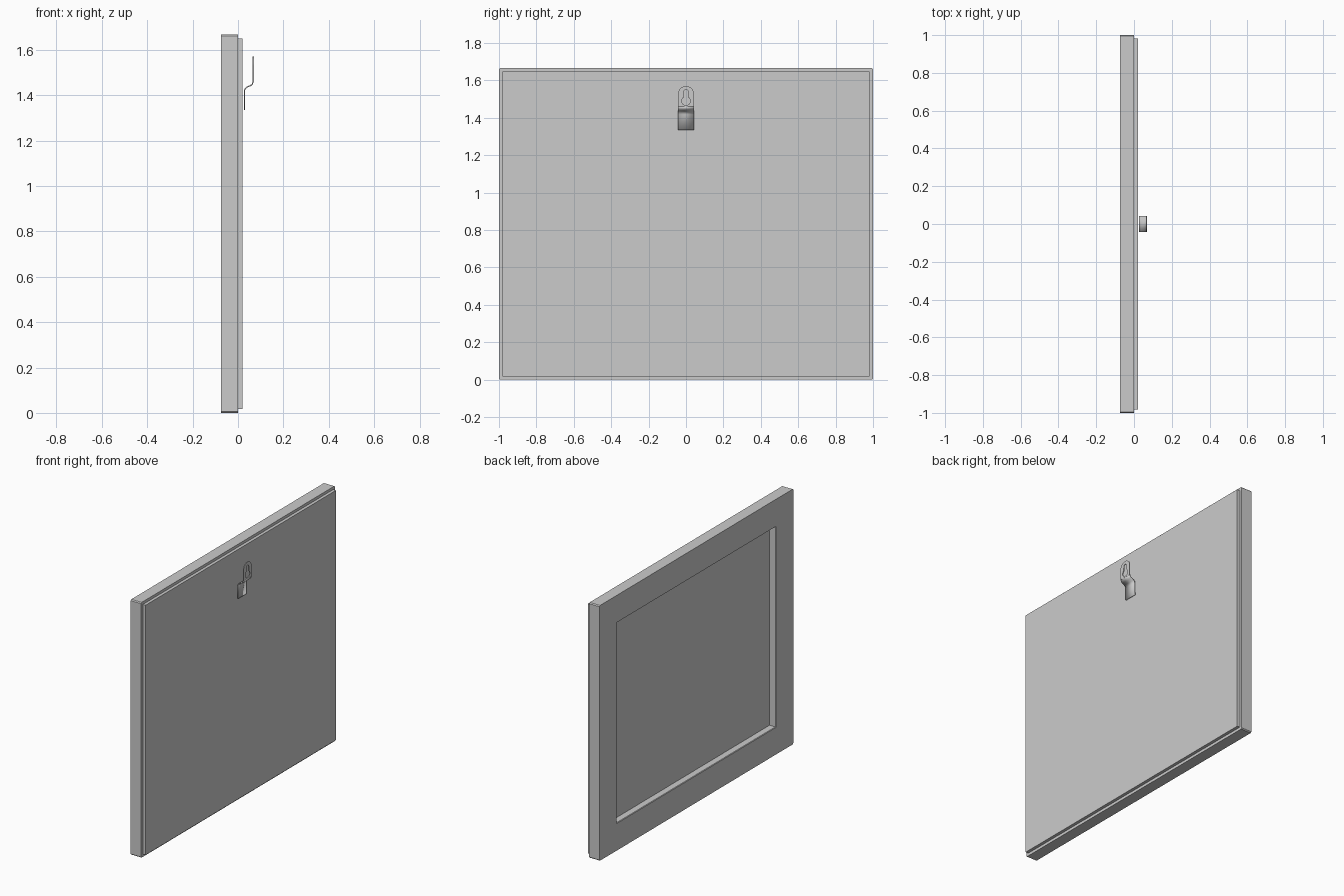
import bpy, bmesh, math
from mathutils import Matrix

cube = bpy.data.objects.get("Cube")
if cube:
    bpy.data.objects.remove(cube)

HEIGHT = 1.667
MID = HEIGHT / 2

grey = bpy.data.materials.new("light grey")
grey.use_nodes = True
colour = (0.6, 0.6, 0.6, 1)
grey.diffuse_color = colour
grey.node_tree.nodes["Principled BSDF"].inputs["Base Color"].default_value = colour


def add_object(name, data):
    obj = bpy.data.objects.new(name, data)
    bpy.context.collection.objects.link(obj)
    data.materials.append(grey)
    return obj


def finish(name, bm):
    bmesh.ops.remove_doubles(bm, verts=bm.verts, dist=1e-5)
    bmesh.ops.recalc_face_normals(bm, faces=bm.faces)
    mesh = bpy.data.meshes.new(name)
    bm.to_mesh(mesh)
    bm.free()
    return add_object(name, mesh)


def ring(bm, inset, x, chamfer):
    """Upright rectangle with clipped corners."""
    w, h = 1 - inset, MID - inset
    verts = []
    for sy, sz in ((1, 1), (-1, 1), (-1, -1), (1, -1)):
        pair = [(sy * w, sz * (h - chamfer)), (sy * (w - chamfer), sz * h)]
        if sy != sz:
            pair.reverse()
        verts += [bm.verts.new((x, y, MID + z)) for y, z in pair]
    return verts


# Mitred frame: a rabbeted moulding section carried round the rectangle
section = [(0, -0.075), (0, 0), (0.165, 0), (0.165, -0.03),
           (0.18, -0.03), (0.18, -0.071), (0.177, -0.075)]
bm = bmesh.new()
rings = [ring(bm, i, x, 0.006 if i == 0 else 0) for i, x in section]
for a, b in zip(rings, rings[1:] + rings[:1]):
    for k in range(8):
        n = (k + 1) % 8
        bm.faces.new((a[k], a[n], b[n], b[k]))
bmesh.ops.dissolve_degenerate(bm, edges=bm.edges, dist=1e-5)
finish("frame", bm)


# Flat panels: one set in the rabbet, one covering the back
def panel(name, inset, x0, x1):
    bm = bmesh.new()
    bmesh.ops.create_cube(bm, size=1)
    for v in bm.verts:
        v.co = (x1 if v.co.x > 0 else x0, 2 * v.co.y * (1 - inset),
                MID + 2 * v.co.z * (MID - inset))
    finish(name, bm)


panel("picture_panel", 0.166, -0.03, 0)
panel("backing_board", 0.018, 0, 0.02)


# Hanger: bent metal strip
THICK = 0.005
HALF = 0.042
path = [(0.028, 1.335), (0.028, 1.418), (0.031, 1.428), (0.038, 1.435),
        (0.056, 1.443), (0.063, 1.449), (0.067, 1.46)]
bm = bmesh.new()
rows = [[bm.verts.new((x, s * HALF, z)) for s in (-1, 1)] for x, z in path]
for a, b in zip(rows, rows[1:]):
    bm.faces.new((a[0], a[1], b[1], b[0]))
strip = finish("hanger_strip", bm)
solid = strip.modifiers.new("thickness", "SOLIDIFY")
solid.thickness = THICK
solid.offset = 0


# Hanger: round-topped plate with a keyhole
def arc(cz, r, start, end, steps):
    angles = [math.radians(start + (end - start) * i / steps) for i in range(steps + 1)]
    return [(r * math.cos(t), cz + r * math.sin(t)) for t in angles]


outline = [(-HALF, 1.46), (HALF, 1.46)] + arc(1.528, HALF, 0, 180, 20)
keyhole = arc(1.49, 0.023, 125, 415, 20) + arc(1.538, 0.012, 0, 180, 10)
curve = bpy.data.curves.new("hanger_plate", "CURVE")
curve.dimensions = "2D"
curve.fill_mode = "BOTH"
curve.extrude = THICK / 2
for loop in (outline, keyhole):
    spline = curve.splines.new("POLY")
    spline.points.add(len(loop) - 1)
    for p, (y, z) in zip(spline.points, loop):
        p.co = (y, z, 0, 1)
    spline.use_cyclic_u = True
plate = add_object("hanger_plate", curve)
plate.matrix_world = Matrix(((0, 0, 1, 0.067), (1, 0, 0, 0), (0, 1, 0, 0), (0, 0, 0, 1)))
bpy.ops.object.select_all(action="DESELECT")
plate.select_set(True)
bpy.context.view_layer.objects.active = plate
bpy.ops.object.convert(target="MESH")
strip.select_set(True)
bpy.ops.object.shade_smooth_by_angle(angle=math.radians(35))
